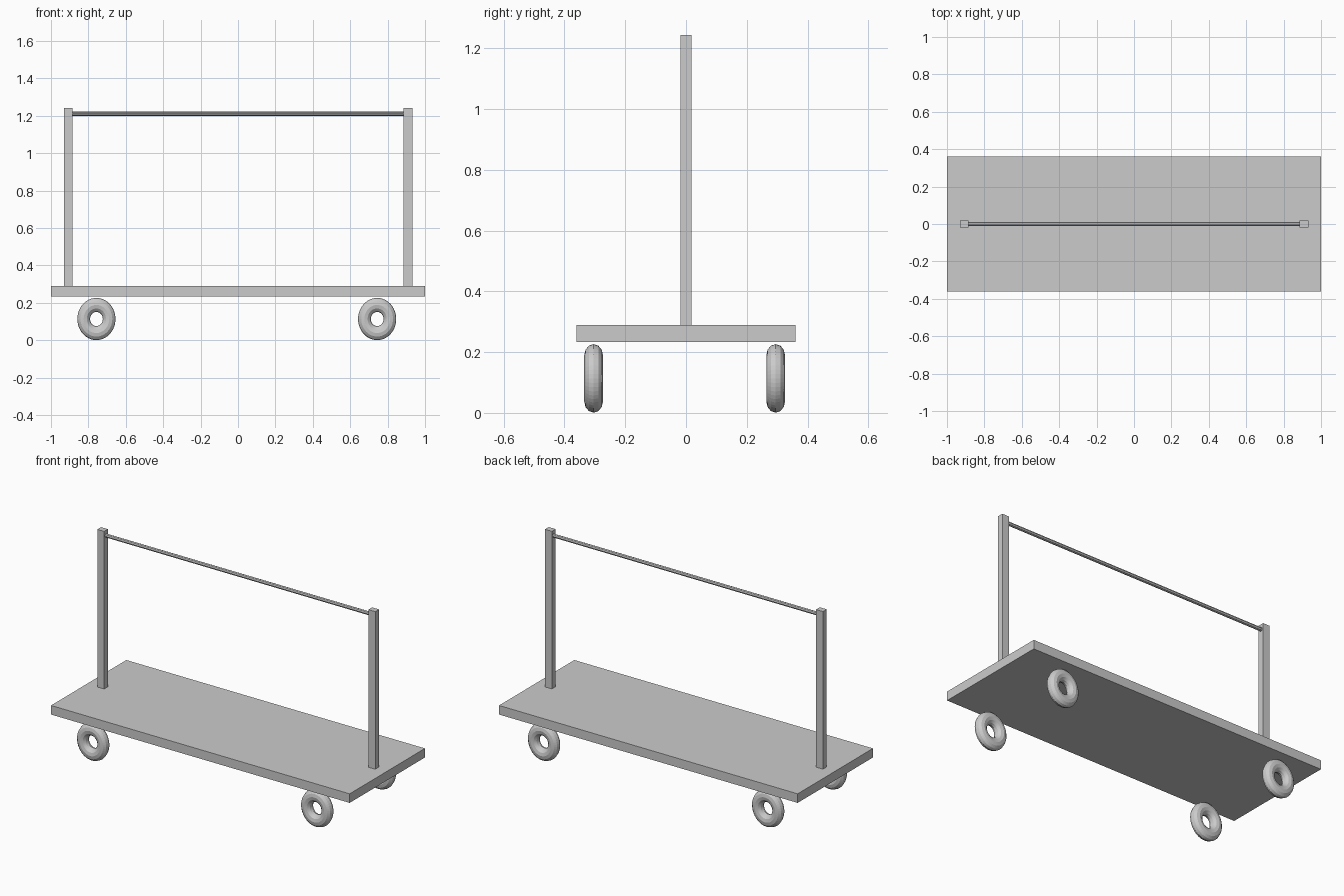
import bpy
from math import radians

if "Cube" in bpy.data.objects:
    bpy.data.objects.remove(bpy.data.objects["Cube"])


def box(name, lo, hi):
    centre = [(a + b) / 2 for a, b in zip(lo, hi)]
    bpy.ops.mesh.primitive_cube_add(size=1, location=centre)
    ob = bpy.context.object
    ob.name = name
    ob.scale = [b - a for a, b in zip(lo, hi)]
    bpy.ops.object.transform_apply(location=False, rotation=False, scale=True)
    return ob


# Flat platform
box("deck", (-1, -0.36, 0.234), (1, 0.36, 0.289))

# Upright posts at both ends
for side, x in (("left", -0.907), ("right", 0.909)):
    box(side + "_post", (x - 0.023, -0.018, 0.289), (x + 0.023, 0.018, 1.243))

# Thin rail between the posts
bpy.ops.mesh.primitive_cylinder_add(vertices=8, radius=0.011, depth=1.79,
                                    location=(0, 0.001, 1.211),
                                    rotation=(0, radians(90), 0))
bpy.context.object.name = "hanging_rail"

# Four slightly oval ring wheels just below the deck
for end, x in (("left", -0.757), ("right", 0.744)):
    for face, y in (("front", -0.304), ("back", 0.295)):
        bpy.ops.mesh.primitive_torus_add(major_segments=48, minor_segments=12,
                                         major_radius=0.068, minor_radius=0.034,
                                         location=(x, y, 0.1135),
                                         rotation=(radians(90), 0, 0))
        wheel = bpy.context.object
        wheel.name = f"{face}_{end}_wheel"
        wheel.scale = (1, 1.105, 0.91)
        bpy.ops.object.transform_apply(location=False, rotation=True, scale=True)
